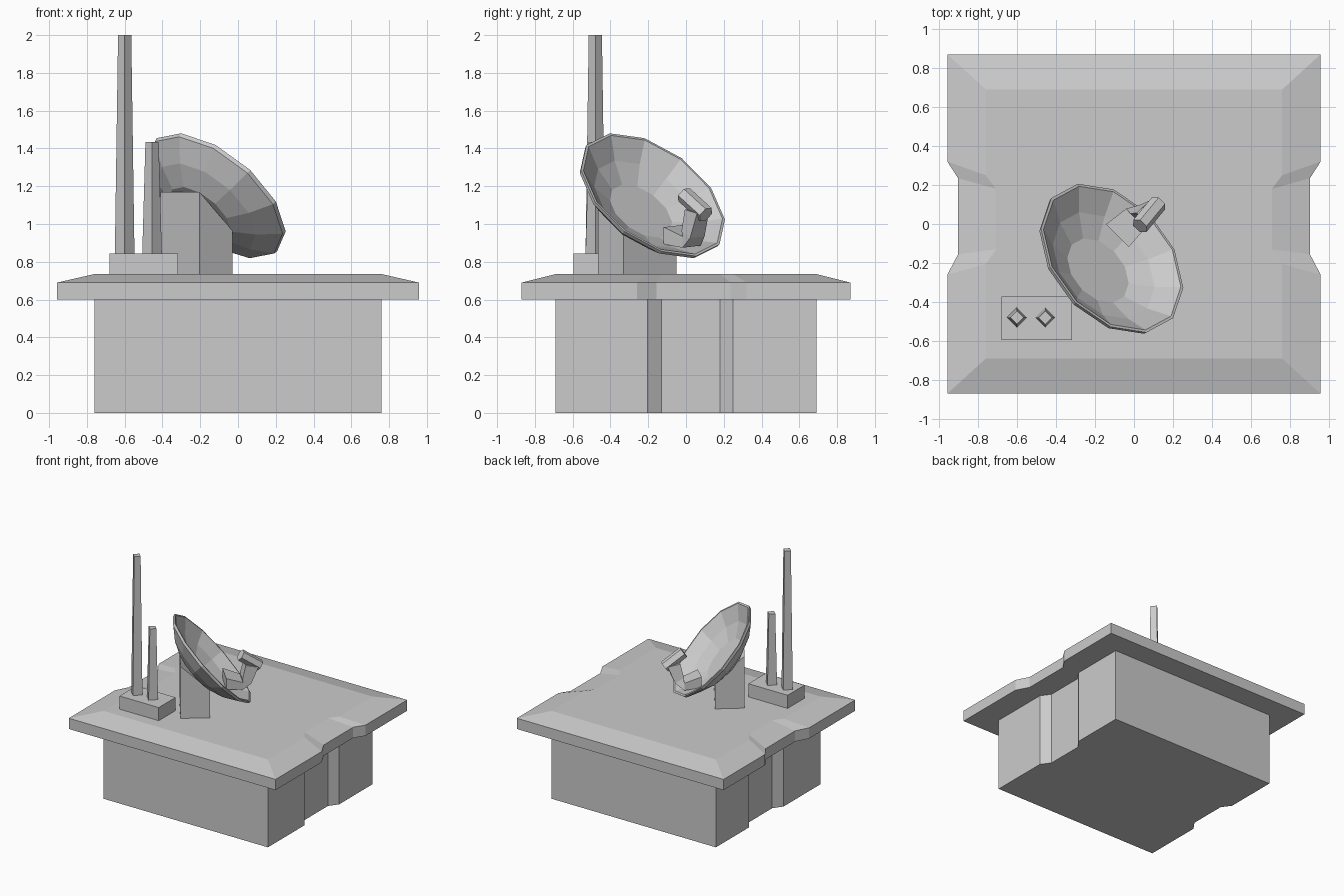
import bpy, bmesh, math
from mathutils import Vector

if "Cube" in bpy.data.objects:
    bpy.data.objects.remove(bpy.data.objects["Cube"])


def loft(name, rings, closed=False):
    """Skin equal-length rings of points; cap both ends unless the loop closes."""
    bm = bmesh.new()
    vs = [[bm.verts.new(p) for p in r] for r in rings]
    n = len(vs[0])
    pairs = list(zip(vs, vs[1:]))
    for a, b in pairs:
        for i in range(n):
            j = (i + 1) % n
            bm.faces.new((a[i], a[j], b[j], b[i]))
    bm.faces.new(vs[0][::-1])
    bm.faces.new(vs[-1])
    bmesh.ops.recalc_face_normals(bm, faces=bm.faces)
    me = bpy.data.meshes.new(name)
    bm.to_mesh(me)
    bm.free()
    ob = bpy.data.objects.new(name, me)
    bpy.context.collection.objects.link(ob)
    return ob


def outline(x, y, xin, notch, z):
    """Rectangle with a matching notch in its left and right sides."""
    a, b, c, d = notch
    right = [(x, -y), (x, a), (xin, b), (xin, c), (x, d), (x, y)]
    return [(px, py, z) for px, py in right + [(-px, py) for px, py in right[::-1]]]


def rect(x0, x1, y0, y1, z):
    return [(x0, y0, z), (x1, y0, z), (x1, y1, z), (x0, y1, z)]


# Building body and roof slab with sloped border
inner = (0.76, 0.69, 0.707, (-0.205, -0.13, 0.18, 0.25))
outer = (0.957, 0.87, 0.902, (-0.26, -0.155, 0.235, 0.32))
loft("building", [outline(*inner, 0), outline(*inner, 0.6),
                  outline(*outer, 0.6), outline(*outer, 0.69),
                  outline(*inner, 0.735)])

# Antenna plinth and two tapered masts
loft("mast_plinth", [rect(-0.68, -0.317, -0.595, -0.372, z) for z in (0.72, 0.845)])
for name, x, top in (("tall_mast", -0.6, 2.0), ("short_mast", -0.455, 1.435)):
    loft(name, [[(x + r * math.cos(k * math.pi / 2), -0.48 + r * math.sin(k * math.pi / 2), z)
                 for k in range(4)] for r, z in ((0.052, 0.84), (0.035, top))])

# Slanted dish pedestal, turned towards the dish axis
foot = [(-0.205, -0.467), (-0.03, -0.33), (-0.235, -0.05), (-0.41, -0.19)]
loft("dish_pedestal", [[(x, y, 0.72) for x, y in foot],
                       [(x, y, z) for (x, y), z in zip(foot, (1.17, 0.965, 0.965, 1.17))]])

# Dish frame: n is the aiming axis, u runs up the rim, v across it
centre = Vector((-0.112, -0.175, 1.155))
n = Vector((0.56, 0.49, 0.67)).normalized()
u = Vector((-0.427, -0.52, 0.739))
u = (u - n * u.dot(n)).normalized()
v = n.cross(u)


def disc(r, h, c=centre, sides=12):
    return [c + n * h + (u * math.cos(t) + v * math.sin(t)) * r
            for t in (2 * math.pi * k / sides for k in range(sides))]


# Twelve-sided bowl: outside profile, lip, then inside profile
profile = [(0.20, -0.16), (0.32, -0.105), (0.435, -0.022), (0.44, 0),
           (0.425, 0), (0.315, -0.078), (0.19, -0.13)]
loft("dish", [disc(r, h) for r, h in profile])

# Feed bracket curling up from the lower part of the bowl
path = [((-0.085, -0.06, 0.90), (0, 0, 0.09), 0.083),
        ((0.01, 0.03, 0.88), (0, 0, 0.06), 0.07),
        ((0.07, 0.06, 0.93), (-0.05, -0.045, 0.04), 0.055),
        ((0.115, 0.09, 1.06), (-0.07, -0.065, 0.02), 0.045)]
rings = []
for p, t, w in path:
    p, t = Vector(p), Vector(t)
    rings.append([p - v * w, p + v * w, p + t + v * w, p + t - v * w])
loft("feed_bracket", rings)

# Six-sided feed receiver
start, end = Vector((0.03, -0.01, 1.155)), Vector((0.125, 0.105, 1.05))
along = (end - start).normalized()
side = v
up = side.cross(along).normalized()
loft("feed_receiver", [[p + (side * math.cos(t) + up * math.sin(t)) * 0.046
                        for t in (math.pi * k / 3 for k in range(6))] for p in (start, end)])
